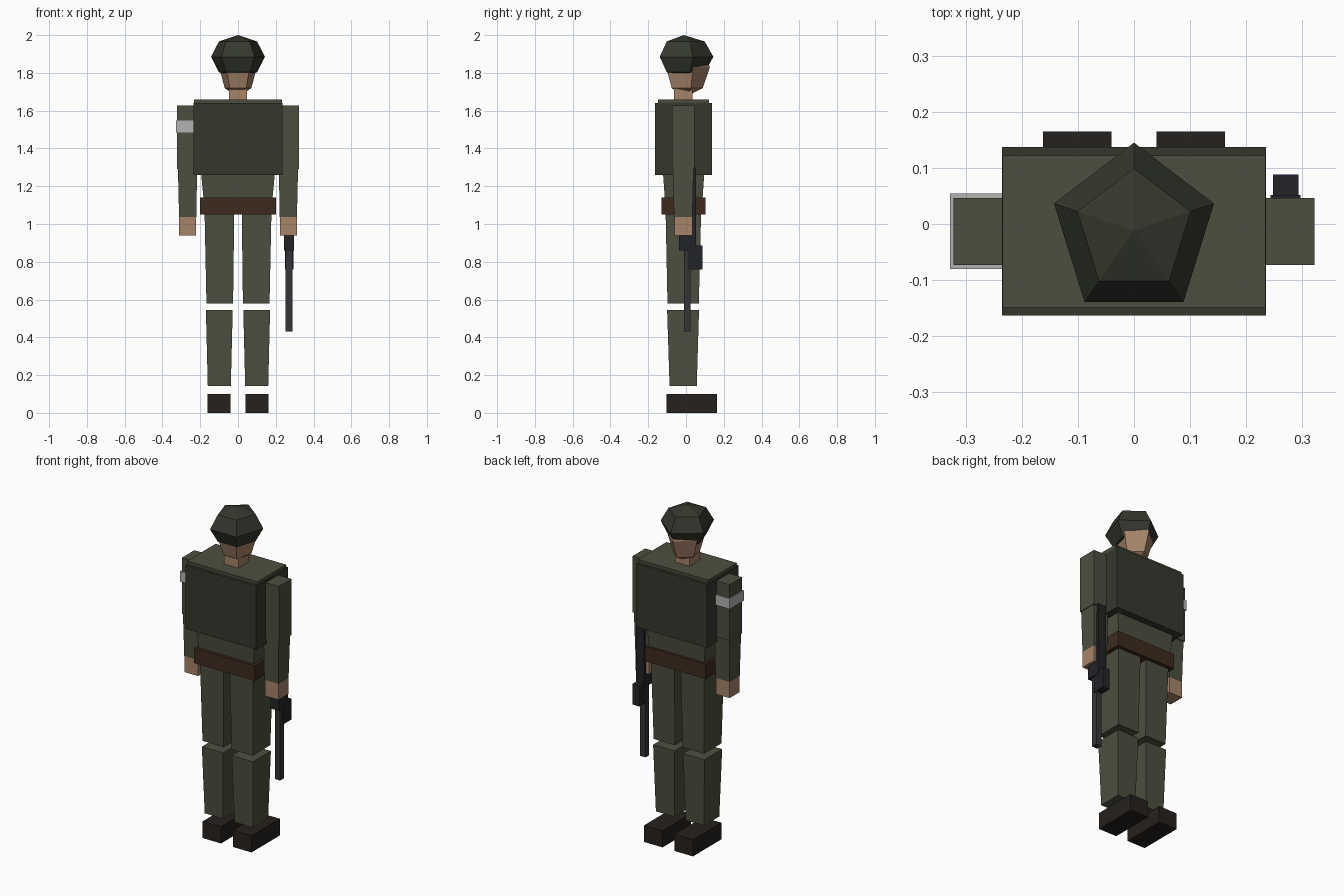
import bpy, bmesh, math
from mathutils import Matrix

if "Cube" in bpy.data.objects:
    bpy.data.objects.remove(bpy.data.objects["Cube"])


def material(name, rgb):
    m = bpy.data.materials.new(name)
    m.diffuse_color = (*rgb, 1)
    m.use_nodes = True
    m.node_tree.nodes["Principled BSDF"].inputs["Base Color"].default_value = m.diffuse_color
    return m


CLOTH = material("cloth", (0.072, 0.078, 0.05))
ARMOUR = material("armour", (0.035, 0.039, 0.027))
SKIN = material("skin", (0.38, 0.23, 0.14))
LEATHER = material("leather", (0.048, 0.024, 0.013))
BOOT = material("boot", (0.019, 0.015, 0.013))
GUN = material("gunmetal", (0.016, 0.017, 0.02))
BARREL = material("barrel", (0.035, 0.036, 0.042))
BAND = material("band", (0.45, 0.45, 0.45))


def finish(name, bm, mat):
    bmesh.ops.recalc_face_normals(bm, faces=bm.faces)
    me = bpy.data.meshes.new(name)
    bm.to_mesh(me)
    bm.free()
    me.materials.append(mat)
    ob = bpy.data.objects.new(name, me)
    bpy.context.collection.objects.link(ob)
    return ob


def block(name, mat, z0, z1, bottom, top=None, side=1):
    """Tapered box; bottom and top are (x0, x1, y0, y1); side=-1 mirrors in x."""
    bm = bmesh.new()
    rings = []
    for z, (x0, x1, y0, y1) in ((z0, bottom), (z1, top or bottom)):
        rings.append([bm.verts.new((side * x, y, z))
                      for x, y in ((x0, y0), (x1, y0), (x1, y1), (x0, y1))])
    a, b = rings
    bm.faces.new(a)
    bm.faces.new(b)
    for i in range(4):
        j = (i + 1) % 4
        bm.faces.new((a[i], a[j], b[j], b[i]))
    return finish(name, bm, mat)


def five_sided_ball(name, mat, centre, radii):
    bm = bmesh.new()
    bmesh.ops.create_uvsphere(bm, u_segments=5, v_segments=4, radius=1)
    # turn one corner to face +y
    v = max(bm.verts, key=lambda p: p.co.x ** 2 + p.co.y ** 2)
    turn = math.pi / 2 - math.atan2(v.co.y, v.co.x)
    bm.transform(Matrix.Translation(centre) @ Matrix.Diagonal((*radii, 1))
                 @ Matrix.Rotation(turn, 4, 'Z'))
    return finish(name, bm, mat)


# head
five_sided_ball("helmet", ARMOUR, (0, -0.012, 1.885), (0.15, 0.157, 0.115))
five_sided_ball("head", SKIN, (0, -0.002, 1.83), (0.105, 0.128, 0.157))
block("neck", SKIN, 1.64, 1.76, (-0.048, 0.048, -0.064, 0.034))

# body
block("torso", CLOTH, 1.06, 1.66, (-0.175, 0.175, -0.107, 0.083),
      (-0.234, 0.234, -0.149, 0.122))
block("vest", ARMOUR, 1.26, 1.64, (-0.235, 0.235, -0.163, 0.137))
block("belt", LEATHER, 1.05, 1.14, (-0.2, 0.2, -0.13, 0.102))

# limbs
for s, label in ((-1, "left"), (1, "right")):
    block(label + "_upper_arm", CLOTH, 1.29, 1.627, (0.215, 0.322, -0.073, 0.046), side=s)
    block(label + "_forearm", CLOTH, 1.037, 1.295, (0.22, 0.312, -0.064, 0.034),
          (0.217, 0.318, -0.068, 0.04), side=s)
    block(label + "_hand", SKIN, 0.94, 1.037, (0.222, 0.313, -0.062, 0.034), side=s)
    block(label + "_thigh", CLOTH, 0.58, 1.06, (0.026, 0.167, -0.098, 0.068),
          (0.02, 0.177, -0.108, 0.08), side=s)
    block(label + "_shin", CLOTH, 0.143, 0.545, (0.038, 0.16, -0.087, 0.057),
          (0.028, 0.17, -0.1, 0.069), side=s)
    block(label + "_boot", BOOT, 0, 0.1, (0.04, 0.162, -0.103, 0.165), side=s)

block("arm_band", BAND, 1.485, 1.547, (0.21, 0.328, -0.08, 0.054), side=-1)

# rifle hanging beside the right hand
block("rifle_body", GUN, 0.86, 1.30, (0.243, 0.297, -0.037, 0.052))
block("rifle_magazine", GUN, 0.76, 0.885, (0.248, 0.293, 0.01, 0.088))
block("rifle_barrel", BARREL, 0.43, 0.87, (0.252, 0.288, -0.011, 0.025))
